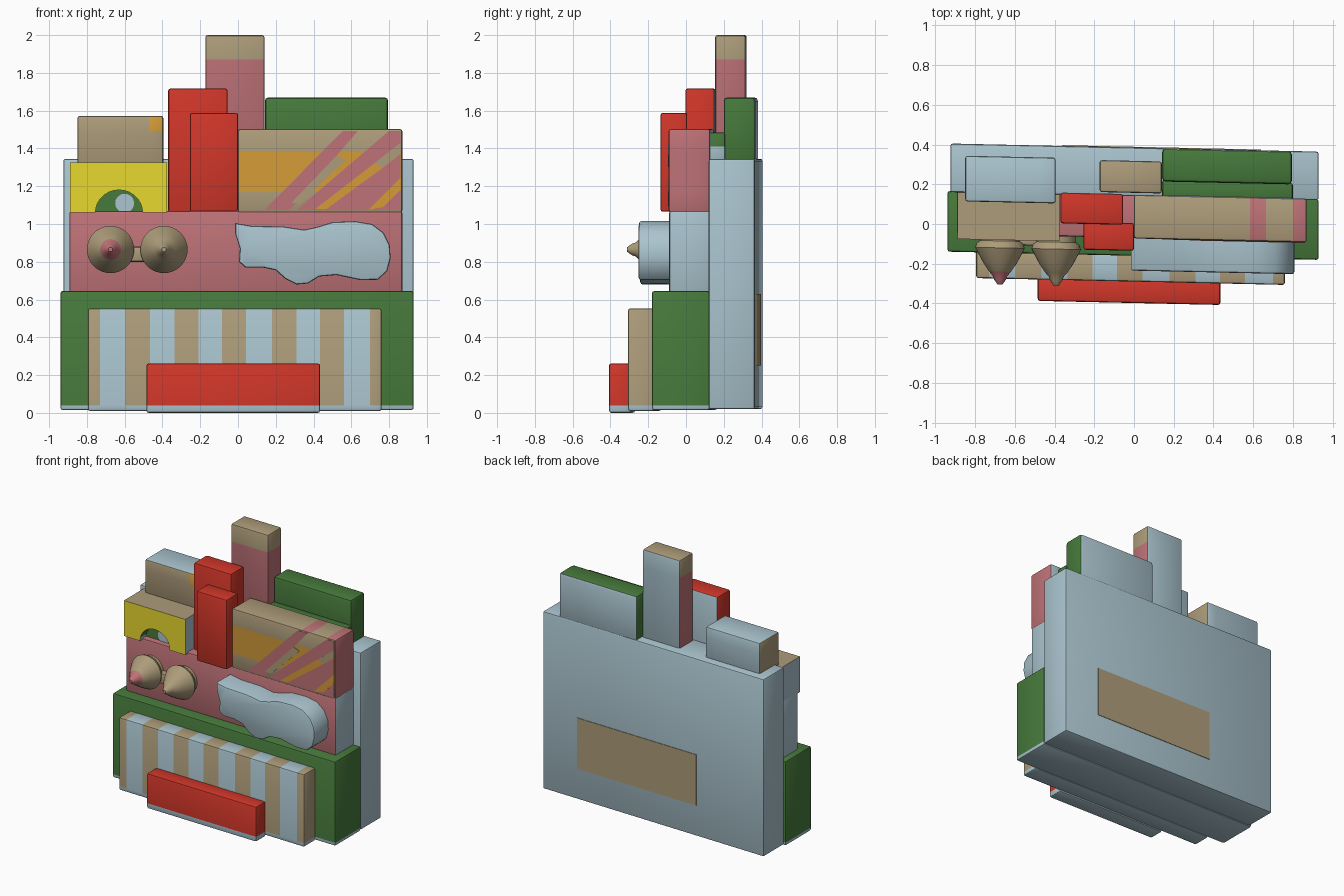
import bpy, bmesh, math
from mathutils import Vector

if "Cube" in bpy.data.objects:
    bpy.data.objects.remove(bpy.data.objects["Cube"])

SHEAR = 0.022  # the whole piece is slightly skewed in plan


def material(name, rgb):
    m = bpy.data.materials.new(name)
    lin = [((c / 255 + 0.055) / 1.055) ** 2.4 for c in rgb]
    m.diffuse_color = (*lin, 1)
    m.use_nodes = True
    m.node_tree.nodes["Principled BSDF"].inputs["Base Color"].default_value = m.diffuse_color
    return m


NAMES = ["blue", "tan", "pink", "red", "green", "yellow", "orange"]
RGB = [(170, 196, 206), (173, 156, 122), (190, 114, 119), (208, 54, 41),
       (70, 121, 59), (240, 224, 50), (211, 155, 56)]
MATS = [material("pale " + n if n == "blue" else n, c) for n, c in zip(NAMES, RGB)]
BLUE, TAN, PINK, RED, GREEN, YELLOW, ORANGE = range(7)


def finish(name, bm, rule, angle=35):
    """Colour faces by rule(centre, normal), skew, and make the object."""
    bmesh.ops.recalc_face_normals(bm, faces=bm.faces)
    bm.normal_update()
    for f in bm.faces:
        f.material_index = rule(f.calc_center_median(), f.normal) if callable(rule) else rule
        f.smooth = True
    for v in bm.verts:
        v.co.y -= SHEAR * v.co.x
    me = bpy.data.meshes.new(name)
    bm.to_mesh(me)
    bm.free()
    for m in MATS:
        me.materials.append(m)
    me.set_sharp_from_angle(angle=math.radians(angle))
    ob = bpy.data.objects.new(name, me)
    bpy.context.collection.objects.link(ob)
    return ob


def box(name, x, y, z, rule, xcuts=(), zcuts=(), bevel=0.012):
    bm = bmesh.new()
    bmesh.ops.create_cube(bm, size=1)
    for v in bm.verts:
        v.co = Vector([a[0] if c < 0 else a[1] for a, c in zip((x, y, z), v.co)])
    if bevel:
        bmesh.ops.bevel(bm, geom=bm.edges[:], offset=bevel, segments=2,
                        profile=0.5, affect='EDGES')
    for axis, cuts in (((1, 0, 0), xcuts), ((0, 0, 1), zcuts)):
        for c in cuts:
            bmesh.ops.bisect_plane(bm, geom=bm.verts[:] + bm.edges[:] + bm.faces[:],
                                   plane_co=Vector(axis) * c, plane_no=axis)
    return finish(name, bm, rule)


def prism(name, pts, y0, y1, rule, bevel=0):
    """Extrude an x-z outline from y0 to y1 (y0 is the front)."""
    bm = bmesh.new()
    face = bm.faces.new([bm.verts.new((px, y0, pz)) for px, pz in pts])
    ext = bmesh.ops.extrude_face_region(bm, geom=[face])
    bmesh.ops.translate(bm, vec=(0, y1 - y0, 0),
                        verts=[g for g in ext['geom'] if isinstance(g, bmesh.types.BMVert)])
    if bevel:
        rim = [e for e in bm.edges if all(abs(v.co.y - y0) < 1e-5 for v in e.verts)]
        bmesh.ops.bevel(bm, geom=rim, offset=bevel, segments=2, profile=0.5, affect='EDGES')
    return finish(name, bm, rule)


def lathe(name, cx, cz, profile, rule, n=40):
    """Turn an (r, y) profile around a front-to-back axis."""
    bm = bmesh.new()
    rings = [[bm.verts.new((cx + r * math.cos(2 * math.pi * i / n), y,
                            cz + r * math.sin(2 * math.pi * i / n))) for i in range(n)]
             for r, y in profile]
    for a, b in zip(rings, rings[1:]):
        for i in range(n):
            bm.faces.new((a[i], a[(i + 1) % n], b[(i + 1) % n], b[i]))
    bm.faces.new(rings[0])
    bm.faces.new(rings[-1])
    return finish(name, bm, rule, 40)


def footed(col):
    return lambda c, n: BLUE if c.z < 0.04 else col


def back_blue(col):
    return lambda c, n: BLUE if n.y > 0.6 else col


# back panel and its tan rear patch
box("back_panel", (-0.925, 0.93), (0.14, 0.385), (0.02, 1.345), BLUE)
box("rear_patch", (-0.36, 0.64), (0.375, 0.389), (0.25, 0.63), TAN, bevel=0)

# lower body: green base, striped front, red bar
box("green_base", (-0.94, 0.93), (-0.16, 0.145), (0.015, 0.645), footed(GREEN), zcuts=(0.04,))
stripes = [-0.73, -0.597, -0.467, -0.335, -0.21, -0.085, 0.042, 0.18, 0.31, 0.433, 0.56, 0.70]


def stripe_rule(c, n):
    if c.z < 0.04:
        return BLUE
    return BLUE if sum(c.x > s for s in stripes) % 2 else TAN


box("striped_front", (-0.795, 0.76), (-0.29, -0.15), (0.01, 0.553), stripe_rule,
    xcuts=stripes, zcuts=(0.04,))
box("red_bar", (-0.485, 0.435), (-0.398, -0.28), (0.0, 0.262), footed(RED), zcuts=(0.04,))

# middle band: pink front, pale sides
box("middle_band", (-0.892, 0.87), (-0.07, 0.15), (0.635, 1.07),
    lambda c, n: BLUE if abs(n.x) > 0.6 else PINK)

# wavy pale slab
wave = [(-0.015, 1.005), (0.07, 0.99), (0.24, 0.987), (0.35, 0.97), (0.42, 0.985),
        (0.50, 1.01), (0.62, 1.015), (0.71, 1.0), (0.77, 0.955), (0.803, 0.89),
        (0.808, 0.82), (0.79, 0.75), (0.74, 0.705), (0.65, 0.703), (0.52, 0.73),
        (0.43, 0.722), (0.37, 0.685), (0.31, 0.68), (0.25, 0.71), (0.20, 0.755),
        (0.13, 0.77), (0.04, 0.77), (0.005, 0.80), (0.01, 0.87), (-0.015, 0.95)]
prism("wavy_slab", wave, -0.235, -0.06, BLUE, bevel=0.012)

# two cone knobs joined by a small link
cone = [(0.10, -0.06), (0.10, -0.10), (0.117, -0.112), (0.125, -0.135), (0.115, -0.155),
        (0.085, -0.21), (0.055, -0.255), (0.037, -0.275), (0.03, -0.295), (0.012, -0.32)]
lathe("left_cone", -0.675, 0.865, cone, lambda c, n: PINK if c.y < -0.262 + SHEAR else TAN)
lathe("right_cone", -0.392, 0.865, cone, TAN)
box("cone_link", (-0.60, -0.47), (-0.12, -0.06), (0.80, 0.88), TAN)

# upper left: yellow arch in front of a tan-topped box
arc = [(-0.63 + 0.125 * math.cos(t), 1.06 + 0.12 * math.sin(t))
       for t in [math.pi * i / 14 for i in range(15)]]
prism("yellow_arch", [(-0.89, 1.06), (-0.89, 1.325), (-0.375, 1.325), (-0.375, 1.06)] + arc,
      -0.095, -0.02,
      lambda c, n: YELLOW if n.y < -0.5 else TAN if n.z > 0.8 else GREEN if abs(n.x) < 0.99 else BLUE)
box("arch_box", (-0.89, -0.375), (-0.025, 0.15), (1.05, 1.325),
    lambda c, n: TAN if n.z > 0.6 else GREEN if n.y < -0.5 else BLUE, bevel=0)
lathe("arch_inset", -0.60, 1.11, [(0.05, -0.02), (0.05, -0.031)], BLUE, 20)
box("left_block", (-0.85, -0.395), (0.095, 0.325), (1.31, 1.572),
    lambda c, n: BLUE if n.z > 0.6 or n.y > 0.6
    else ORANGE if n.y < -0.5 and c.x > -0.47 and c.z > 1.49 else TAN,
    xcuts=(-0.47,), zcuts=(1.49,))

# red towers
box("tall_red_tower", (-0.37, -0.055), (-0.005, 0.15), (1.06, 1.717), back_blue(RED))
box("short_red_tower", (-0.255, 0.0), (-0.135, 0.005), (1.065, 1.588), RED)

# tall pink column with a tan cap
box("pink_column", (-0.173, 0.14), (0.157, 0.318), (1.32, 2.0),
    lambda c, n: BLUE if n.y > 0.6 else TAN if c.z > 1.87 else PINK, zcuts=(1.87,))

# green block behind, with a lower step
box("green_block", (0.142, 0.795), (0.217, 0.384), (1.33, 1.67), back_blue(GREEN), bevel=0.018)
box("green_step", (0.142, 0.80), (0.13, 0.225), (1.33, 1.485),
    lambda c, n: BLUE if c.z < 1.41 else GREEN, zcuts=(1.41,))


# painted block on the right
def painted(c, n):
    if n.x > 0.6:
        return PINK
    if n.y > 0.6:
        return BLUE
    if n.z > 0.6:
        return PINK if 0.585 < c.x < 0.665 or c.x > 0.80 else TAN
    return ORANGE if n.y < -0.9 and 1.17 < c.z < 1.38 else TAN


box("painted_block", (0.0, 0.87), (-0.073, 0.147), (1.06, 1.503), painted,
    xcuts=(0.585, 0.665, 0.80), zcuts=(1.17, 1.38))
bands = [
    ("pink_band", PINK, [(0.14, 1.075), (0.275, 1.075), (0.635, 1.493), (0.555, 1.493)]),
    ("pink_corner", PINK, [(0.31, 1.075), (0.86, 1.075), (0.86, 1.493), (0.80, 1.493)]),
    ("orange_stripe", ORANGE, [(0.41, 1.08), (0.47, 1.08), (0.77, 1.30), (0.72, 1.32)]),
    ("tan_stripe", TAN, [(0.77, 1.30), (0.86, 1.37), (0.86, 1.43), (0.72, 1.32)]),
    ("orange_corner", ORANGE, [(0.69, 1.075), (0.77, 1.09), (0.86, 1.18), (0.86, 1.245)]),
    ("tan_sliver", TAN, [(0.28, 1.11), (0.33, 1.11), (0.57, 1.34), (0.52, 1.36)]),
]
for i, (name, col, pts) in enumerate(bands):
    prism(name, pts, -0.075 - (0.002 if i > 1 else 0), -0.070, col)
